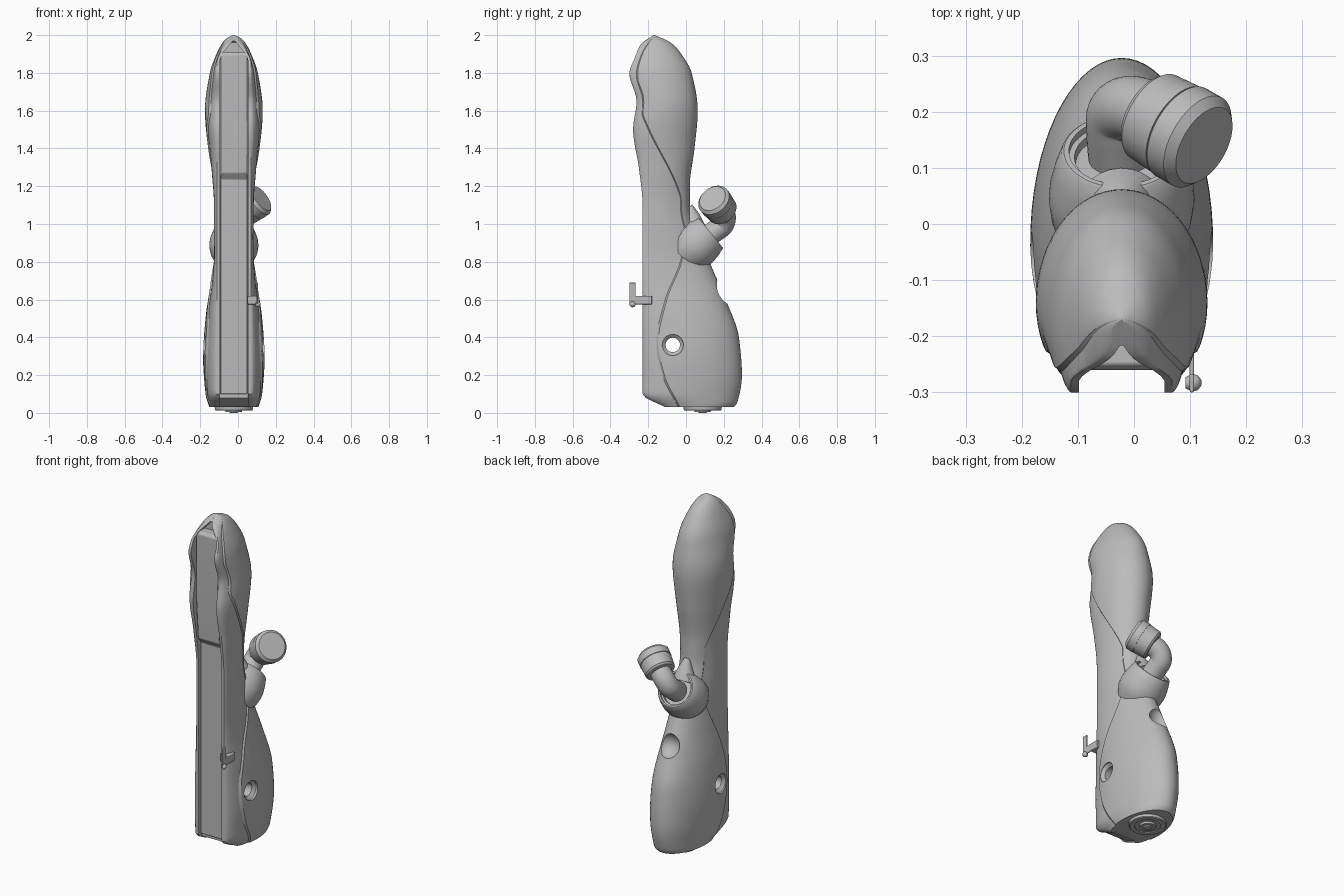
import bpy, bmesh, math
from mathutils import Vector

cube = bpy.data.objects.get("Cube")
if cube:
    bpy.data.objects.remove(cube)

grey = bpy.data.materials.new("plain_grey")
grey.use_nodes = True
grey.diffuse_color = (0.5, 0.5, 0.5, 1)
grey.node_tree.nodes["Principled BSDF"].inputs["Base Color"].default_value = (0.5, 0.5, 0.5, 1)

CX = -0.022  # body centre line


def finish(name, bm, angle=30, bevel=0):
    bmesh.ops.recalc_face_normals(bm, faces=bm.faces)
    mesh = bpy.data.meshes.new(name)
    bm.to_mesh(mesh)
    bm.free()
    mesh.materials.append(grey)
    ob = bpy.data.objects.new(name, mesh)
    bpy.context.collection.objects.link(ob)
    if bevel:
        mod = ob.modifiers.new("bevel", "BEVEL")
        mod.width, mod.segments = bevel, 2
    smooth(ob, angle)
    return ob


def smooth(ob, angle):
    bpy.ops.object.select_all(action="DESELECT")
    ob.select_set(True)
    bpy.context.view_layer.objects.active = ob
    bpy.ops.object.shade_smooth_by_angle(angle=math.radians(angle))


def loft(name, rings, angle=30):
    bm = bmesh.new()
    rows = [[bm.verts.new(p) for p in ring] for ring in rings]
    for a, b in zip(rows, rows[1:]):
        for i in range(len(a)):
            j = (i + 1) % len(a)
            bm.faces.new((a[i], a[j], b[j], b[i]))
    bm.faces.new(rows[0])
    bm.faces.new(rows[-1])
    return finish(name, bm, angle)


def circle(centre, axis, radius, n=48):
    side = axis.cross(Vector((0.1, 0.2, -1))).normalized()
    up = axis.cross(side).normalized()
    return [centre + radius * (math.cos(t) * side + math.sin(t) * up)
            for t in (math.tau * i / n for i in range(n))]


def lathe(name, origin, axis, profile, angle=30):
    """Turn (distance along axis, radius) pairs about an axis."""
    axis = Vector(axis).normalized()
    return loft(name, [circle(Vector(origin) + axis * d, axis, r) for d, r in profile], angle)


def box(name, lo, hi, bevel=0.003):
    bm = bmesh.new()
    bmesh.ops.create_cube(bm, size=1)
    for v in bm.verts:
        v.co = [l + (h - l) * (c + 0.5) for l, h, c in zip(lo, hi, v.co)]
    return finish(name, bm, 30, bevel)


def curve_through(points):
    """Monotone cubic through (z, value) points."""
    xs, ys = zip(*points)
    d = [(ys[i + 1] - ys[i]) / (xs[i + 1] - xs[i]) for i in range(len(xs) - 1)]
    m = [d[0]] + [2 * a * b / (a + b) if a * b > 0 else 0 for a, b in zip(d, d[1:])] + [d[-1]]

    def value(x):
        i = max(k for k in range(len(d)) if xs[k] <= x + 1e-9)
        h = xs[i + 1] - xs[i]
        t = (x - xs[i]) / h
        return (ys[i] * (1 + 2 * t) * (1 - t) ** 2 + h * m[i] * t * (1 - t) ** 2
                + ys[i + 1] * t * t * (3 - 2 * t) + h * m[i + 1] * t * t * (t - 1))
    return value


# Body outlines by height: half width, back, front and the shell seam
half_width = curve_through([(.03, .13), (.1, .15), (.3, .163), (.5, .15), (.7, .122), (.85, .11),
                            (1.1, .11), (1.3, .125), (1.6, .153), (1.8, .127), (1.9, .092),
                            (1.96, .06), (1.985, .036), (2, .004)])
back = curve_through([(.03, .25), (.05, .27), (.2, .296), (.4, .28), (.6, .21), (.8, .125),
                      (1.1, .02), (1.2, .02), (1.4, .045), (1.6, .062), (1.8, .03),
                      (1.9, -.025), (1.96, -.08), (2, -.165)])
front = curve_through([(.03, -.11), (.1, -.23), (1.1, -.23), (1.3, -.25), (1.5, -.28), (1.65, -.262),
                       (1.8, -.3), (1.87, -.275), (1.95, -.24), (2, -.172)])
seam = curve_through([(.03, -.04), (.2, -.125), (.37, -.157), (.6, -.11), (.8, -.03), (.95, 0),
                      (1.1, -.02), (1.2, -.05), (1.5, -.2), (1.6, -.24), (1.72, -.262),
                      (1.8, -.262), (1.9, -.235), (2, -.17)])


def body_ring(z):
    w, b, r = half_width(z), back(z), front(z)
    widest = r + 0.38 * (b - r)
    s = min(max(seam(z), r + 0.1 * (b - r)), b - 0.2 * (b - r))
    slot = min(0.076, 0.85 * max(1.975 - z, 0.001), 0.7 * w)
    lip = min(slot + 0.014, 0.85 * w)
    floor = max(-0.2, r + 0.01) if z < 1.97 else r + 0.001

    def x_at(y):
        if y > widest:
            return w * math.sqrt(max(0, 1 - ((y - widest) / (b - widest)) ** 2))
        return lip + (w - lip) * max(0, 1 - ((widest - y) / (widest - r)) ** 2) ** 0.6

    half = [(slot, floor), (slot, r)]
    inset = min(0.008, 0.08 * w)
    for i in range(9):  # front shell
        y = r + (s - r) * (i / 8) ** 1.5
        half.append((max(x_at(y) - inset * i / 8, slot), y))
    start = s + 0.02 * (b - r)
    for i in range(20):  # rounded back
        y = start + (b - start) * math.sin(i / 20 * math.pi / 2)
        half.append((x_at(y), y))
    ring = half + [(0, b)] + [(-x, y) for x, y in reversed(half)]
    return [Vector((CX + x, y, z)) for x, y in ring]


heights = [.03, .045, .06, .08, .1] + [.1 + .02 * i for i in range(1, 90)]
heights += [1.91, 1.92, 1.93, 1.94, 1.95, 1.96, 1.97, 1.98, 1.99, 1.996, 2]
body = loft("body_shell", [body_ring(z) for z in heights])

# Cut the side through hole and the rear finger scoop
hole = lathe("hole_cutter", (CX, -.07, .36), (1, 0, 0),
             [(-.25, .056), (-.15, .056), (-.135, .038), (.135, .038), (.15, .056), (.25, .056)])
scoop = lathe("scoop_cutter", (CX, .215, .65), (0, 1, .4),
              [(-.072 * math.cos(a), .072 * math.sin(a) + .0005)
               for a in (math.pi * i / 20 for i in range(21))])
for cutter in (hole, scoop):
    mod = body.modifiers.new("cut", "BOOLEAN")
    mod.operation, mod.solver, mod.object = "DIFFERENCE", "EXACT", cutter
    bpy.context.view_layer.objects.active = body
    bpy.ops.object.modifier_apply(modifier=mod.name)
for cutter in (hole, scoop):
    bpy.data.objects.remove(cutter)
smooth(body, 30)

# Front panel: long lower run with a raised upper section
bm = bmesh.new()
profile = [(-.15, .1), (-.216, .1), (-.216, 1.235), (-.242, 1.27), (-.258, 1.5),
           (-.26, 1.895), (-.25, 1.91), (-.15, 1.91)]
face = bm.faces.new([bm.verts.new((CX - .071, y, z)) for y, z in profile])
geom = bmesh.ops.extrude_face_region(bm, geom=[face])["geom"]
bmesh.ops.translate(bm, verts=[g for g in geom if isinstance(g, bmesh.types.BMVert)], vec=(.142, 0, 0))
finish("front_panel", bm, 30, .004)

# Angled collar with a recessed rim, and the horn that ties it to the back
lathe("collar", (CX, .13, .955), (0, .775, .63),
      [(-.2, .1), (-.15, .125), (-.11, .13), (-.08, .128), (-.04, .119), (-.004, .107), (0, .103),
       (0, .094), (-.014, .094), (-.014, .084), (-.03, .082), (-.03, .02)])
loft("collar_horn", [circle(Vector((CX, y, z)), Vector((0, -.5, .85)), r, 24)
                     for y, z, r in ((.035, .96, .075), (.033, 1.03, .045), (.02, 1.095, .015))])

# Elbow tube swept along a smooth path
ctrl = [Vector(p) for p in ((.075, .17, 1.1), (.03, .195, 1.066), (-.005, .206, 1.034),
                            (-.026, .195, .995), (-.027, .16, .967), (-.022, .1, .925), (-.022, .06, .895))]
path = []
for a, b, c, d in zip(ctrl, ctrl[1:], ctrl[2:], ctrl[3:]):
    for i in range(6):
        t = i / 6
        path.append(b + (c - a) * t / 2 + (2 * a - 5 * b + 4 * c - d) * t * t / 2
                    + (3 * b - a - 3 * c + d) * t ** 3 / 2)
loft("elbow_tube", [circle(p, (q - p).normalized(), .058, 36) for p, q in zip(path, path[1:])], 50)

# End cap with a grooved band and chamfered face
lathe("end_cap", (.125, .14, 1.135), (.74, -.42, .53),
      [(-.132, .06), (-.132, .076), (-.122, .084), (-.06, .088), (-.06, .085), (-.056, .085),
       (-.056, .09), (-.016, .09), (0, .075)])

# Side hook with a button
box("hook_plate", (.099, -.3, .6), (.107, -.267, .69))
box("hook_arm", (.099, -.3, .575), (.107, -.21, .62))
box("hook_root", (.05, -.24, .575), (.107, -.18, .62))
lathe("hook_button", (.092, -.283, .575), (1, 0, 0), [(0, .01), (.012, .016), (.022, .013), (.028, .005)], 50)

# Base plate with a stepped round boss
lathe("base_plate", (CX, .088, .034), (0, 0, -1), [(0, .102), (.018, .1), (.022, .096), (.022, .07),
      (.017, .07), (.017, .045), (.028, .043), (.028, .025), (.034, .02)])
